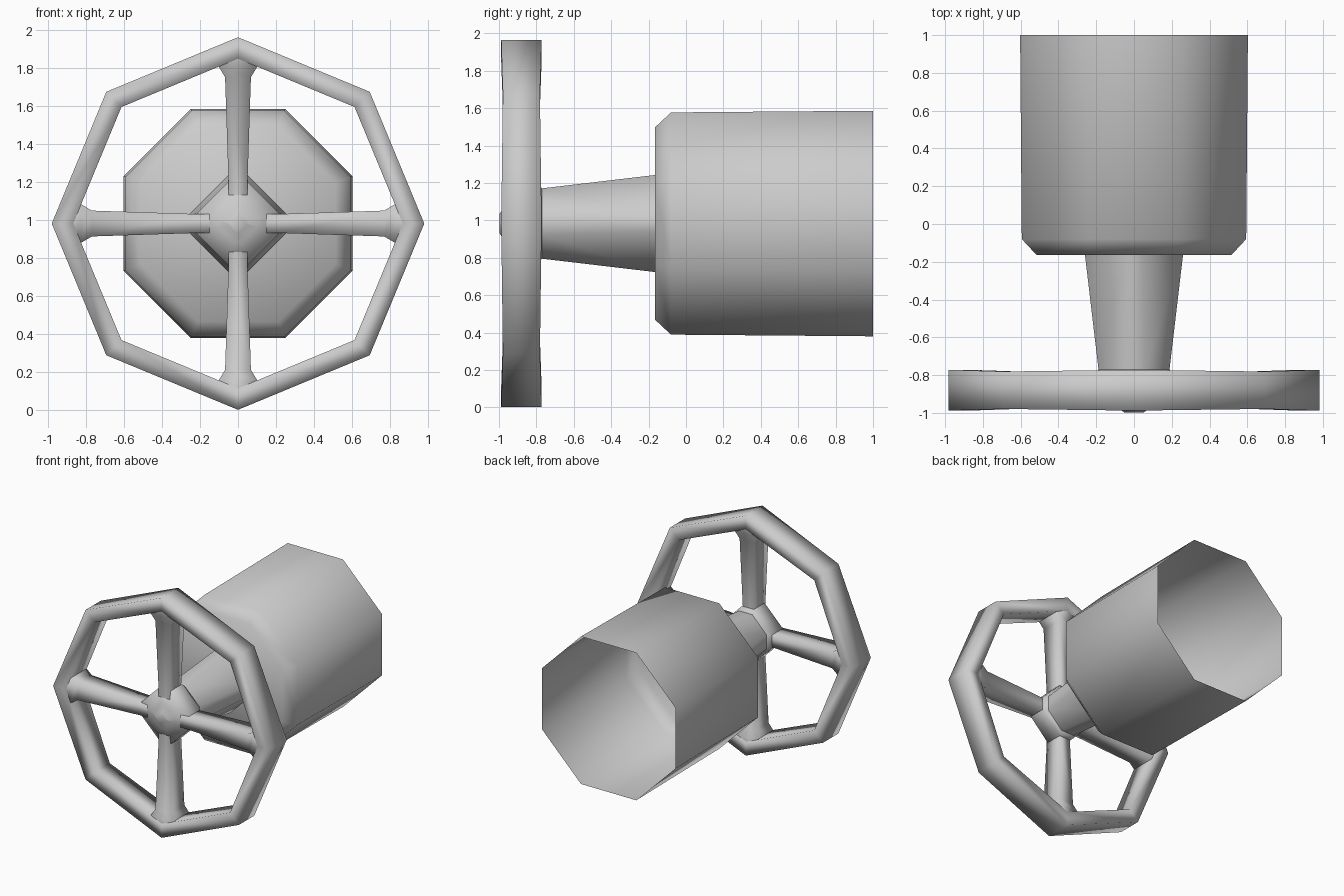
import bpy, bmesh
from math import sin, cos, pi, radians
from mathutils import Matrix, Vector

if "Cube" in bpy.data.objects:
    bpy.data.objects.remove(bpy.data.objects["Cube"])

ZC = 0.983  # height of the common axis


def make(name, rings, close=False, cap_start=False, cap_end=False, angle=180):
    """Skin a list of equal-length point rings."""
    bm = bmesh.new()
    vs = [[bm.verts.new(p) for p in r] for r in rings]
    n = len(vs[0])
    for i in range(len(vs) if close else len(vs) - 1):
        a, b = vs[i], vs[(i + 1) % len(vs)]
        for j in range(n):
            k = (j + 1) % n
            bm.faces.new((a[j], a[k], b[k], b[j]))
    if cap_start:
        bm.faces.new(vs[0])
    if cap_end:
        bm.faces.new(vs[-1])
    bmesh.ops.recalc_face_normals(bm, faces=bm.faces)
    me = bpy.data.meshes.new(name)
    bm.to_mesh(me)
    bm.free()
    ob = bpy.data.objects.new(name, me)
    bpy.context.collection.objects.link(ob)
    bpy.ops.object.select_all(action='DESELECT')
    ob.select_set(True)
    bpy.context.view_layer.objects.active = ob
    if angle >= 180:
        bpy.ops.object.shade_smooth()
    else:
        bpy.ops.object.shade_smooth_by_angle(angle=radians(angle))
    return ob


def octagon(y, long, short):
    """Eight-point ring round the axis: a diamond or square with cut corners."""
    pts = [(long, short), (short, long), (-short, long), (-long, short),
           (-long, -short), (-short, -long), (short, -long), (long, -short)]
    return [(x, y, ZC + z) for x, z in pts]


# Eight-sided barrel, open at the back, chamfered and closed at the front
make("barrel", [octagon(1.0, 0.603, 0.25), octagon(-0.08, 0.594, 0.246),
                octagon(-0.165, 0.515, 0.213)], cap_end=True, angle=50)

# Tapered neck between barrel and wheel
make("neck", [octagon(-0.16, 0.26, 0.045), octagon(-0.77, 0.188, 0.06)], angle=60)

# Wheel rim: rectangular section swept round eight corners
rim = []
for i in range(8):
    a = i * pi / 4
    h = 0.108 if i % 2 == 0 else 0.099
    rim.append([(r * cos(a), -0.88 + y, ZC + r * sin(a))
                for r, y in ((0.981, -h), (0.981, h), (0.868, h), (0.868, -h))])
make("wheel_rim", rim, close=True)

# Hub with a small pointed boss
make("wheel_hub", [octagon(-0.77, 0.188, 0.06), octagon(-0.80, 0.215, 0.055),
                   octagon(-0.94, 0.215, 0.055), octagon(-0.965, 0.10, 0.02),
                   octagon(-0.998, 0.05, 0.004)],
     cap_start=True, cap_end=True)

# Four spokes, flared where they meet the rim
stations = [(0.15, 0.05, 0.075), (0.22, 0.05, 0.075), (0.77, 0.068, 0.09),
            (0.832, 0.105, 0.104), (0.90, 0.10, 0.104)]
for k in range(4):
    rot = Matrix.Rotation(k * pi / 2, 3, 'Y')
    rings = [[rot @ Vector((r, -0.88 + y, z)) + Vector((0, 0, ZC))
              for y, z in ((-d, -w), (-d, w), (d, w), (d, -w))]
             for r, w, d in stations]
    make(f"wheel_spoke_{k + 1}", rings)
